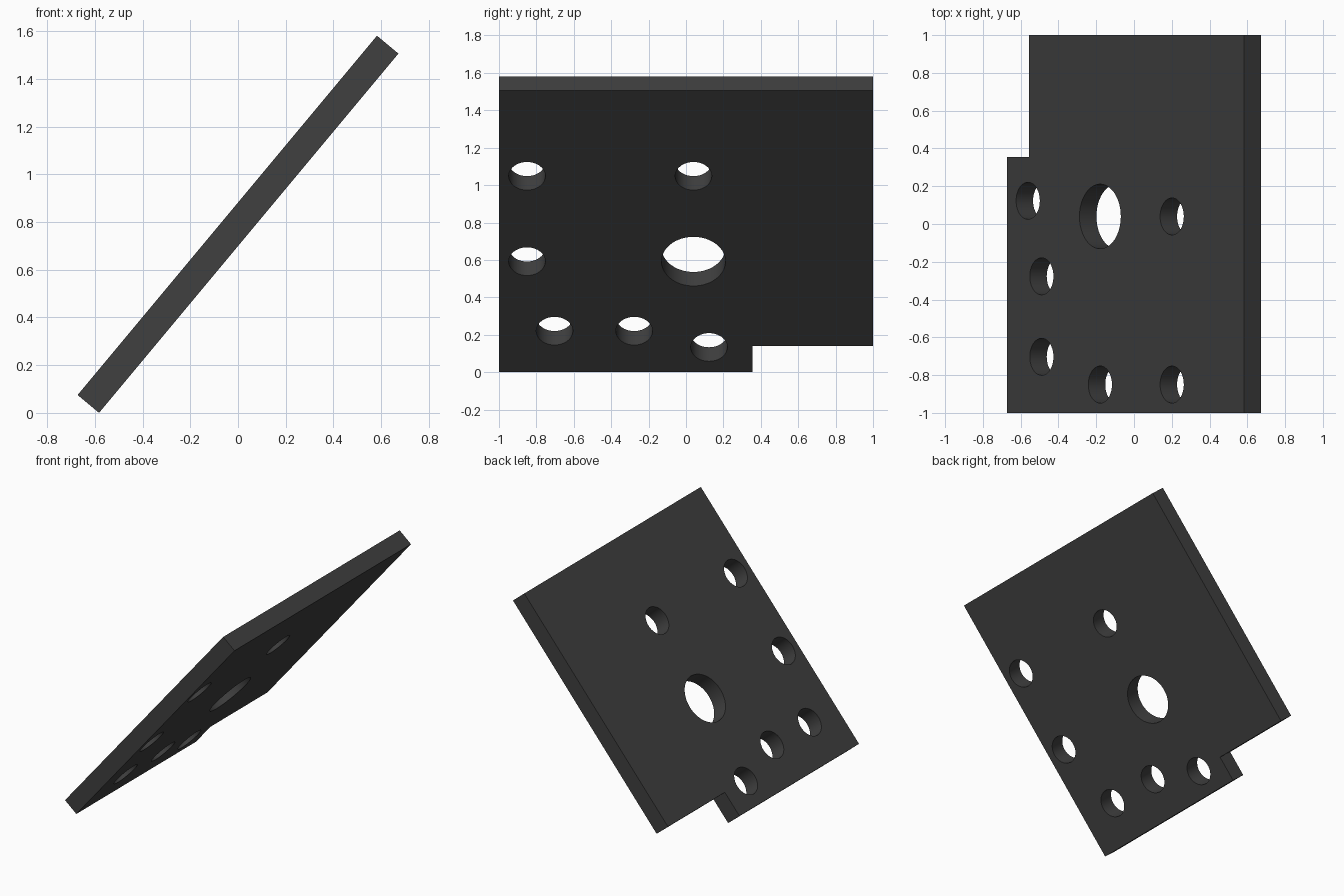
import bpy, bmesh, math

if "Cube" in bpy.data.objects:
    bpy.data.objects.remove(bpy.data.objects["Cube"])

LENGTH, THICK, TILT = 1.961, 0.117, math.radians(50.2)
HALF = LENGTH / 2

steel = bpy.data.materials.new("dark grey")
steel.diffuse_color = (0.05, 0.05, 0.05, 1)
steel.use_nodes = True
steel.node_tree.nodes["Principled BSDF"].inputs["Base Color"].default_value = steel.diffuse_color


def prism(name, outline):
    """Extrude a flat outline through the plate thickness."""
    bm = bmesh.new()
    face = bm.faces.new([bm.verts.new((x, y, -THICK / 2)) for x, y in outline])
    top = bmesh.ops.extrude_face_region(bm, geom=[face])["geom"]
    bmesh.ops.translate(bm, vec=(0, 0, THICK),
                        verts=[v for v in top if isinstance(v, bmesh.types.BMVert)])
    bmesh.ops.recalc_face_normals(bm, faces=bm.faces)
    mesh = bpy.data.meshes.new(name)
    bm.to_mesh(mesh)
    bm.free()
    obj = bpy.data.objects.new(name, mesh)
    bpy.context.collection.objects.link(obj)
    return obj


# Plate with a notched lower corner
plate = prism("plate", [(-HALF, -1), (HALF, -1), (HALF, 1),
                        (-0.80, 1), (-0.80, 0.355), (-HALF, 0.355)])
plate.data.materials.append(steel)

# Holes: position along the slope, y, radius
holes = [(-0.21, 0.04, 0.171),
         (0.384, 0.04, 0.098), (0.384, -0.85, 0.098), (-0.21, -0.85, 0.098),
         (-0.694, -0.703, 0.098), (-0.694, -0.277, 0.098), (-0.807, 0.123, 0.098)]
for x, y, r in holes:
    bpy.ops.mesh.primitive_cylinder_add(vertices=64, radius=r, depth=THICK * 3,
                                        location=(x, y, 0))
    cutter = bpy.context.object
    cutter.name = "hole_cutter"
    cutter.hide_render = True
    cutter.data.materials.append(steel)
    bpy.ops.object.select_all(action="DESELECT")
    plate.select_set(True)
    bpy.context.view_layer.objects.active = plate
    mod = plate.modifiers.new("hole", "BOOLEAN")
    mod.operation, mod.solver, mod.object = "DIFFERENCE", "EXACT", cutter
    bpy.ops.object.modifier_apply(modifier=mod.name)
    bpy.data.objects.remove(cutter)

bpy.ops.object.shade_smooth_by_angle(angle=math.radians(30))

# Tilt the plate so its lower edge rests on the floor
plate.rotation_euler = (0, -TILT, 0)
plate.location.z = (LENGTH * math.sin(TILT) + THICK * math.cos(TILT)) / 2
